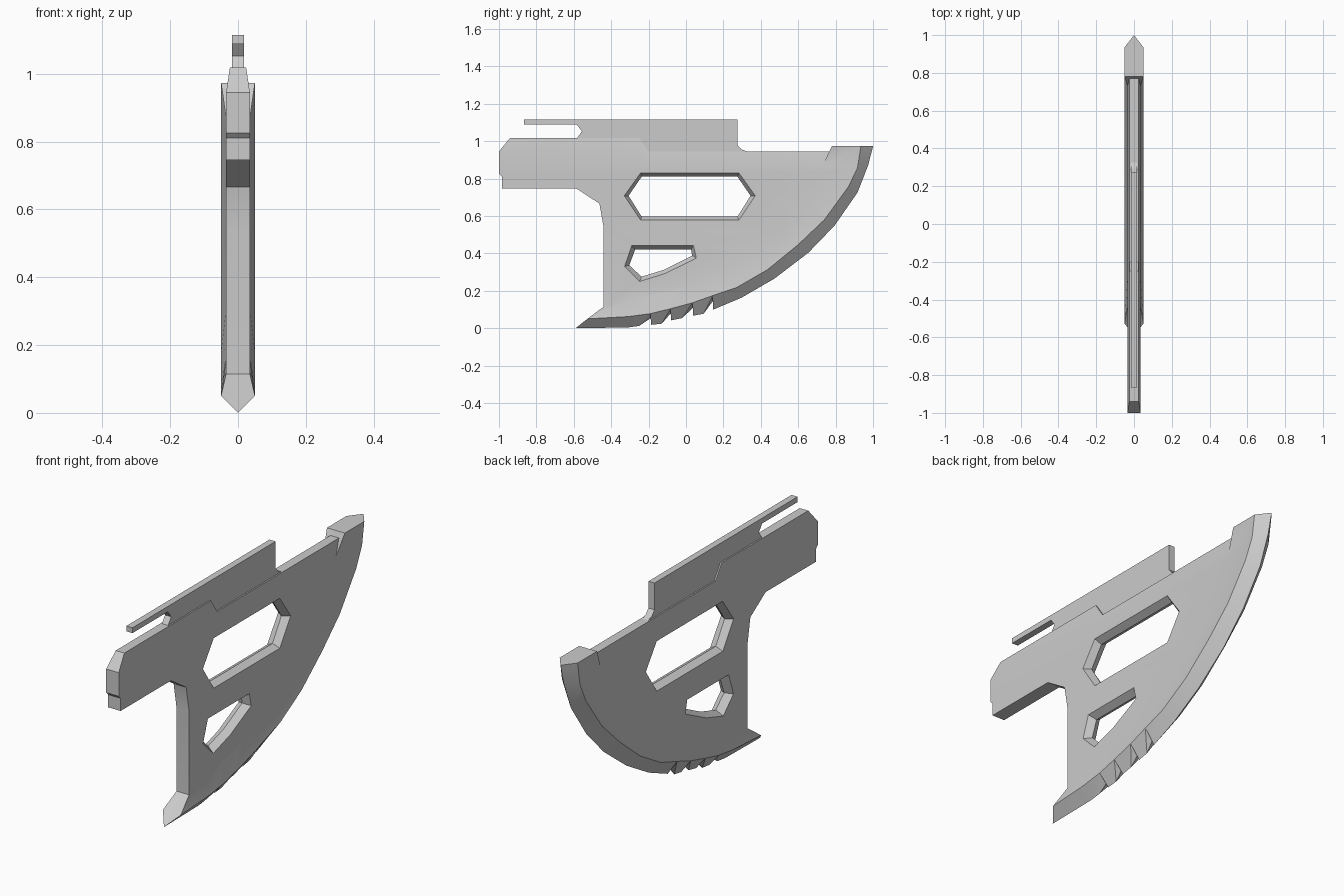
import bpy, bmesh
from mathutils import Vector
from mathutils.geometry import tessellate_polygon

if "Cube" in bpy.data.objects:
    bpy.data.objects.remove(bpy.data.objects["Cube"])

PLATE, RIM, TOP = 0.035, 0.05, 0.024   # half thicknesses


def finish(bm, name):
    bmesh.ops.remove_doubles(bm, verts=bm.verts, dist=1e-5)
    bmesh.ops.recalc_face_normals(bm, faces=bm.faces)
    me = bpy.data.meshes.new(name)
    bm.to_mesh(me)
    bm.free()
    ob = bpy.data.objects.new(name, me)
    bpy.context.collection.objects.link(ob)
    return ob


def at(x, p):
    return (x, p[0], p[1])


bm = bmesh.new()


def face(*pts):
    # every face is made on both sides of the blade
    for s in (1, -1):
        bm.faces.new([bm.verts.new((s * x, y, z)) for x, y, z in pts])


def strip(a, xa, b, xb, closed=False):
    n = len(a)
    for k in range(n if closed else n - 1):
        j = (k + 1) % n
        face(at(xa, a[k]), at(xa, a[j]), at(xb, b[j]), at(xb, b[k]))


# Cutting edge rows: (ridge points, rim point, flare point)
def notch(r0, r1, rim, flare):
    n = tuple(r1[k] + (rim[k] - r1[k]) * 0.6 for k in (0, 1))
    return ([r0, n, r1], rim, flare)


rows = [
    ([(-.59, 0)], (-.527, .05), (-.44, .115)),
    ([(-.31, .004)], (-.31, .062), (-.29, .16)),
    notch((-.25, .012), (-.187, .018), (-.19, .078), (-.17, .18)),
    notch((-.13, .024), (-.08, .042), (-.083, .104), (-.06, .205)),
    notch((-.02, .054), (.038, .067), (.035, .136), (.04, .235)),
    notch((.094, .077), (.145, .099), (.142, .174), (.12, .265)),
    ([(.297, .163)], (.27, .217), (.23, .31)),
    ([(.473, .265)], (.436, .313), (.38, .40)),
    ([(.655, .404)], (.60, .447), (.52, .52)),
    ([(.794, .548)], (.74, .58), (.64, .64)),
    ([(.917, .725)], (.869, .757), (.72, .79)),
    ([(.975, .874)], (.917, .858), (.728, .83)),
    ([(1.0, .973)], (.935, .973), (.73, .87)),
]
for ridge, rim, _ in rows:
    for p, q in zip(ridge, ridge[1:]):
        face(at(0, p), at(0, q), at(RIM, rim))
for (ra, ia, _), (rb, ib, _) in zip(rows, rows[1:]):
    face(at(0, ra[-1]), at(0, rb[0]), at(RIM, ib), at(RIM, ia))
rim = [r[1] for r in rows]
flare = [r[2] for r in rows]
strip(rim, RIM, flare, PLATE)

# Lower tip
face(at(PLATE, flare[0]), at(RIM, rim[0]), at(0, rows[0][0][0]), at(0, flare[0]))

# Upper horn of the blade and its step down to the plate
horn = (.78, .973)
crease = [(-1, .945), (-.26, .945), (-.21, .87), (.73, .87)]
top = [(-.94, 1.018), (-.25, 1.018), (-.2, .945), (.77, .945)]
face(at(PLATE, flare[-1]), at(RIM, rim[-1]), at(RIM, horn))
face(at(RIM, horn), at(RIM, rim[-1]), at(0, rows[-1][0][0]), at(0, horn))
face(at(PLATE, crease[-1]), at(RIM, horn), at(TOP, top[-1]))
face(at(TOP, top[-1]), at(RIM, horn), at(0, horn), at(0, top[-1]))

# Tapered top edge and front chamfer
strip(crease, PLATE, top, TOP)
strip(top, TOP, top, 0)
face(at(PLATE, crease[0]), at(TOP, top[0]), at(0, top[0]), at(0, crease[0]))

# Front and underside outline
back = [(-1, .945), (-1, .826), (-.985, .81), (-.985, .746), (-.585, .746),
        (-.463, .666), (-.44, .537), (-.44, .115)]
strip(back, PLATE, back, 0)

# Window cut-outs with bevelled walls meeting in the middle
holes = [
    ([(-.33, .708), (-.243, .83), (.283, .83), (.37, .708), (.283, .578), (-.243, .578)],
     [(-.307, .708), (-.237, .81), (.275, .81), (.345, .708), (.275, .596), (-.237, .596)]),
    ([(-.328, .33), (-.29, .442), (.04, .442), (.055, .375), (-.11, .293), (-.247, .25)],
     [(-.303, .337), (-.272, .42), (.027, .42), (.033, .388), (-.115, .313), (-.238, .275)]),
]
for outer, inner in holes:
    strip(outer, PLATE, inner, 0, True)

# Flat plate sides
loop = flare + crease[-2::-1] + back[1:-1]
loops = [loop] + [h[0] for h in holes]
flat = [p for l in loops for p in l]
for tri in tessellate_polygon([[Vector((y, z, 0)) for y, z in l] for l in loops]):
    face(*[at(PLATE, flat[i]) for i in tri])
blade = finish(bm, "axe_blade")

# Thin top rail with a slot under its front end
rail_profile = [(-.865, 1.115), (-.865, 1.088), (-.583, 1.088), (-.557, 1.053),
                (-.583, 1.015), (-.583, .96), (-.28, .96), (-.2, .9), (.325, .9),
                (.325, .945), (.295, .957), (.275, .98), (.275, 1.115)]
bm = bmesh.new()
f = bm.faces.new([bm.verts.new((-.017, y, z)) for y, z in rail_profile])
ext = bmesh.ops.extrude_face_region(bm, geom=[f], use_keep_orig=True)
new = [v for v in ext["geom"] if isinstance(v, bmesh.types.BMVert)]
bmesh.ops.translate(bm, verts=new, vec=(.034, 0, 0))
rail = finish(bm, "top_rail")

# Soft blade surface with sharp edges
bpy.ops.object.select_all(action='DESELECT')
blade.select_set(True)
bpy.context.view_layer.objects.active = blade
bpy.ops.object.shade_smooth_by_angle(angle=0.42)
wn = blade.modifiers.new("weighted_normals", 'WEIGHTED_NORMAL')
wn.keep_sharp = True
